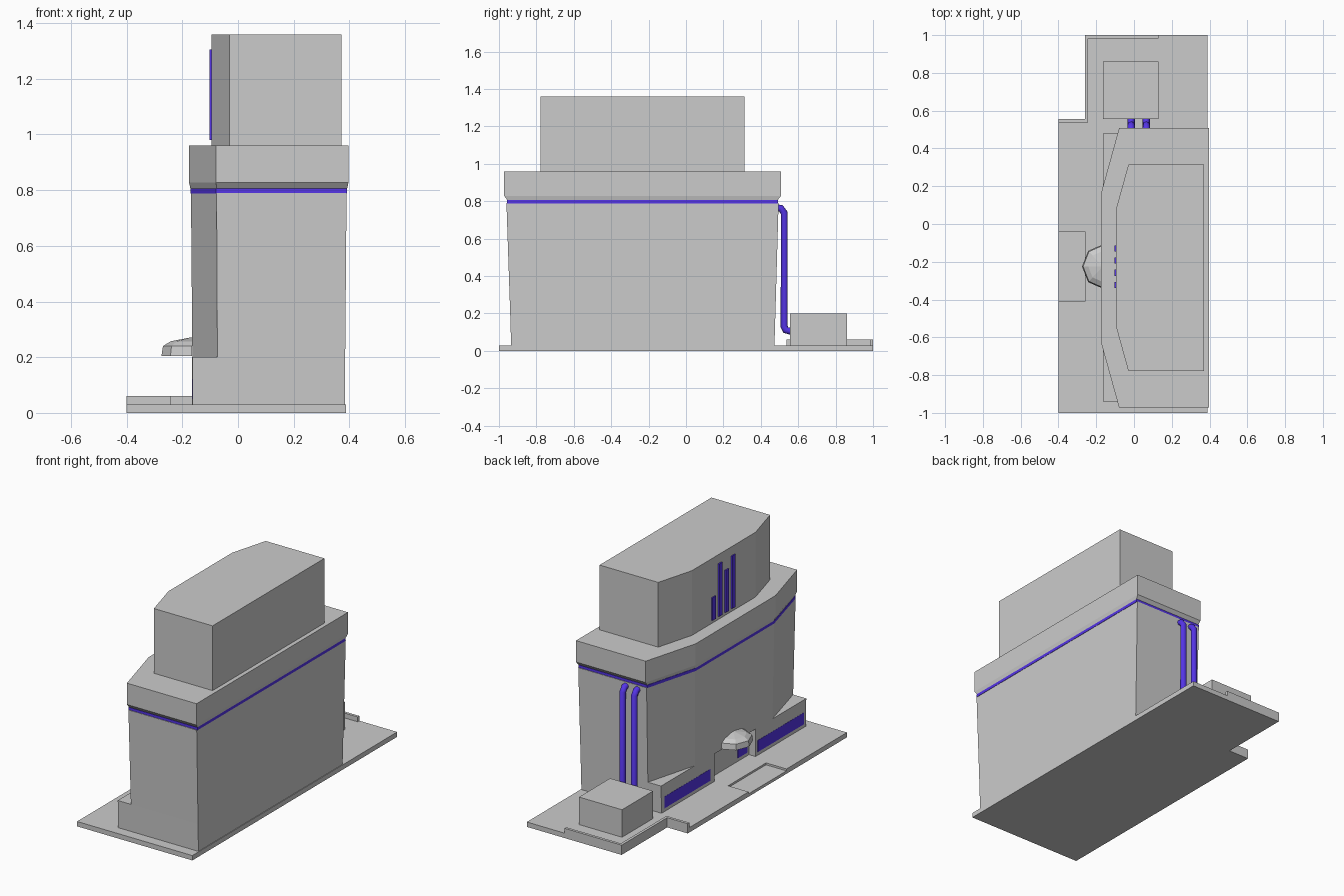
import bpy, bmesh, math

cube = bpy.data.objects.get("Cube")
if cube:
    bpy.data.objects.remove(cube, do_unlink=True)


def material(name, colour):
    m = bpy.data.materials.new(name)
    m.use_nodes = True
    m.diffuse_color = (*colour, 1)
    m.node_tree.nodes["Principled BSDF"].inputs["Base Color"].default_value = (*colour, 1)
    return m


GREY = material("plain_grey", (0.6, 0.6, 0.6))
PURPLE = material("accent_purple", (0.09, 0.035, 0.8))


def loft(name, rings, mat=GREY):
    """Closed solid through a list of (outline, height) rings."""
    bm = bmesh.new()
    loops = [[bm.verts.new((x, y, z)) for x, y in outline] for outline, z in rings]
    bm.faces.new(loops[0])
    bm.faces.new(loops[-1])
    for low, high in zip(loops, loops[1:]):
        for i in range(len(low)):
            j = (i + 1) % len(low)
            bm.faces.new((low[i], low[j], high[j], high[i]))
    bmesh.ops.recalc_face_normals(bm, faces=bm.faces)
    mesh = bpy.data.meshes.new(name)
    bm.to_mesh(mesh)
    bm.free()
    mesh.materials.append(mat)
    ob = bpy.data.objects.new(name, mesh)
    bpy.context.collection.objects.link(ob)


def rect(x0, x1, y0, y1):
    return [(x0, y0), (x1, y0), (x1, y1), (x0, y1)]


def box(name, x0, x1, y0, y1, z0, z1, mat=GREY):
    r = rect(x0, x1, y0, y1)
    loft(name, [(r, z0), (r, z1)], mat)


def clipped(x0, x1, y0, y1, cx, cy):
    """Rectangle with both corners on the -x side cut off."""
    return [(x0 + cx, y0), (x1, y0), (x1, y1), (x0 + cx, y1), (x0, y1 - cy), (x0, y0 + cy)]


# Site slab with a notched corner and a shallow sunken bay
plan = [(-.40, -1), (.388, -1), (.388, 1), (-.26, 1), (-.26, .555), (-.40, .555)]
bay = [(-.40, -.04), (-.26, -.04), (-.26, -.41), (-.40, -.41)]
loft("site_slab", [(plan, 0), (plan, .018)])
paving = plan + bay
loft("paving", [(paving, .018), (paving, .03)])

# Low kerb following the notched edge
kerb = [(-.40, .555), (-.26, .555), (-.26, 1), (.13, 1),
        (.13, .983), (-.243, .983), (-.243, .538), (-.40, .538)]
loft("kerb", [(kerb, .03), (kerb, .06)])


# Podium with an entrance recess
def podium_plan(g):
    x0, x1, y0, y1 = -.164, .384 + g * .2, -.935 - g, .473 + g
    return rect(x0, x1, y0, y1) + [(x0, -.045), (x0 + .045, -.045),
                                   (x0 + .045, -.445), (x0, -.445)]


loft("podium", [(podium_plan(0), .03), (podium_plan(.005), .2)])

# Main body, flaring slightly upward
loft("main_body", [(clipped(-.164, .385, -.94, .478, .09, .33), .2),
                   (clipped(-.169, .39, -.96, .495, .092, .34), .79)])
loft("light_band", [(clipped(-.171, .392, -.957, .492, .092, .34), z) for z in (.788, .806)], PURPLE)
wide = clipped(-.176, .397, -.972, .507, .097, .35)
loft("cornice", [(clipped(-.171, .392, -.955, .49, .094, .345), .806), (wide, .828), (wide, .96)])

# Upper tower
tower = clipped(-.095, .371, -.778, .314, .065, .235)
loft("tower", [(tower, .96), (tower, 1.36)])

# Bar sign on the tower's side
for i, top in enumerate((1.12, 1.305, 1.24, 1.305)):
    y = -.13 - i * .064
    box(f"sign_bar_{i + 1}", -.103, -.094, y - .016, y + .016, .98, top, PURPLE)

# Podium light panels, almost flush with the wall
for i, (a, b) in enumerate(((-.005, .445), (-.915, -.466))):
    box(f"podium_panel_{i + 1}", -.165, -.161, a, b, .05, .122, PURPLE)
box("entrance_panel", -.121, -.116, -.43, -.335, .05, .122, PURPLE)


# Faceted half-dome canopy over the entrance
def fan(scale):
    angles = [math.radians(90 + 45 * k) for k in range(5)]
    return [(-.165 + .11 * scale * math.cos(a), -.225 + .117 * scale * math.sin(a)) for a in angles]


loft("entrance_canopy", [(fan(1), .205), (fan(.95), .24), (fan(.7), .257), (fan(.1), .27)])

# Rear plant box and its two pipes
box("plant_box", -.165, .129, .557, .86, .03, .2)
path = [(.485, .765), (.508, .762), (.525, .738), (.525, .13), (.533, .112), (.56, .105)]
for i, x in enumerate((-.015, .065)):
    curve = bpy.data.curves.new(f"pipe_{i + 1}", "CURVE")
    curve.dimensions = "3D"
    curve.bevel_depth = .019
    curve.bevel_resolution = 2
    curve.use_fill_caps = True
    spline = curve.splines.new("POLY")
    spline.points.add(len(path) - 1)
    for p, (y, z) in zip(spline.points, path):
        p.co = (x, y, z, 1)
    curve.materials.append(PURPLE)
    ob = bpy.data.objects.new(f"pipe_{i + 1}", curve)
    bpy.context.collection.objects.link(ob)
